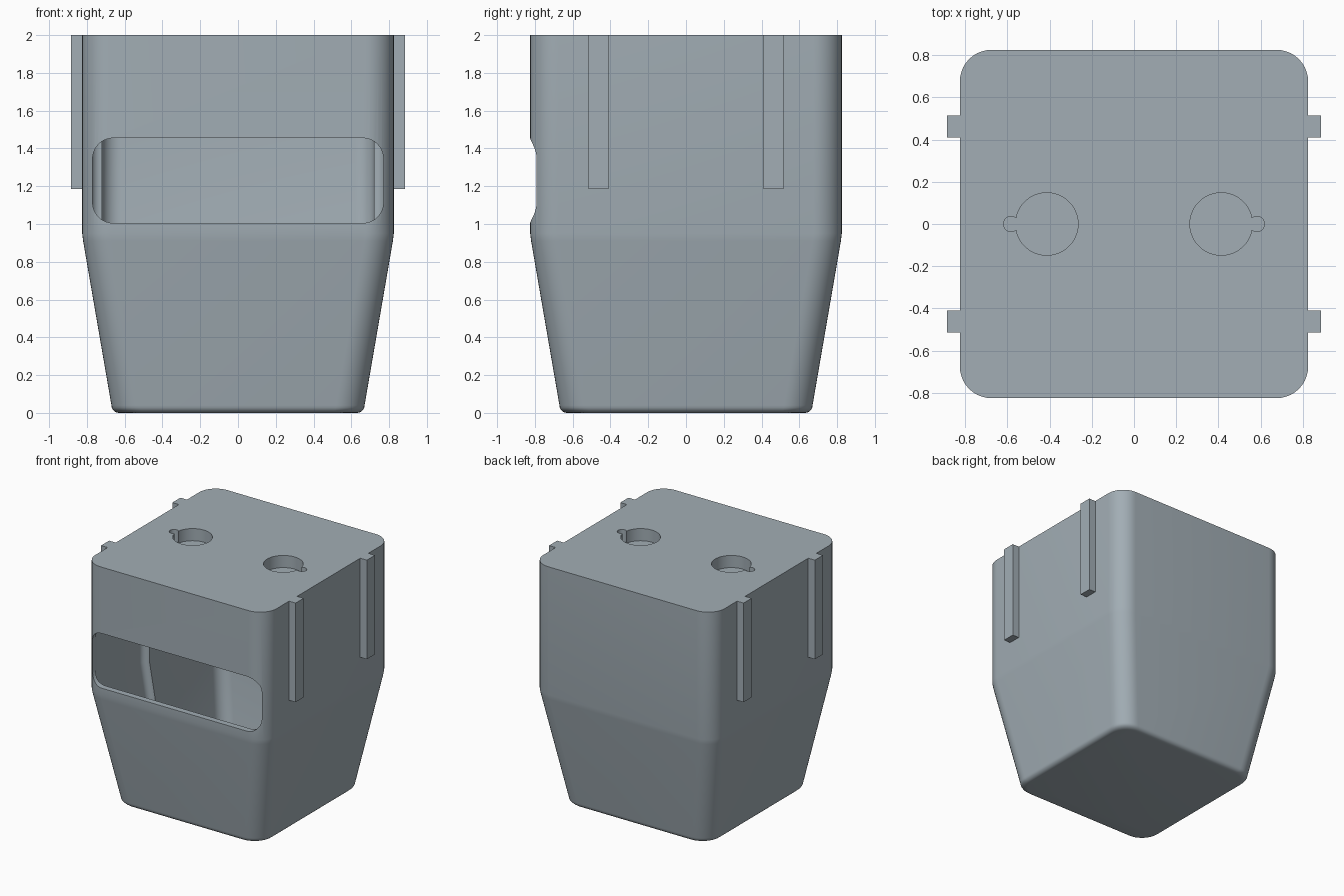
import bpy, bmesh, math

if "Cube" in bpy.data.objects:
    bpy.data.objects.remove(bpy.data.objects["Cube"])

mat = bpy.data.materials.new("blue grey plastic")
mat.diffuse_color = (0.36, 0.42, 0.46, 1)
mat.use_nodes = True
mat.node_tree.nodes["Principled BSDF"].inputs["Base Color"].default_value = mat.diffuse_color


def make(name, bm):
    bmesh.ops.recalc_face_normals(bm, faces=bm.faces[:])
    me = bpy.data.meshes.new(name)
    bm.to_mesh(me)
    bm.free()
    me.materials.append(mat)
    ob = bpy.data.objects.new(name, me)
    bpy.context.collection.objects.link(ob)
    return ob


def outline(x0, x1, y0, y1, r, n=10):
    """Rounded rectangle, counter-clockwise."""
    pts = []
    for cx, cy, a in ((x1 - r, y1 - r, 0), (x0 + r, y1 - r, 90),
                      (x0 + r, y0 + r, 180), (x1 - r, y0 + r, 270)):
        for i in range(n + 1):
            t = math.radians(a + 90 * i / n)
            pts.append((cx + r * math.cos(t), cy + r * math.sin(t)))
    return pts


def loft(name, rings):
    """Skin a stack of equal-length rings of 3D points and cap both ends."""
    bm = bmesh.new()
    vs = [[bm.verts.new(p) for p in ring] for ring in rings]
    n = len(vs[0])
    for a, b in zip(vs, vs[1:]):
        for i in range(n):
            j = (i + 1) % n
            bm.faces.new((a[i], a[j], b[j], b[i]))
    bm.faces.new(vs[0][::-1])
    bm.faces.new(vs[-1])
    return make(name, bm)


def box(name, x0, x1, y0, y1, z0, z1):
    bm = bmesh.new()
    bmesh.ops.create_cube(bm, size=1)
    for v in bm.verts:
        v.co = (x0 if v.co.x < 0 else x1, y0 if v.co.y < 0 else y1,
                z0 if v.co.z < 0 else z1)
    return make(name, bm)


def cylinder(name, x, r, z0, z1):
    ring = [(x + r * math.cos(i * math.tau / 48), r * math.sin(i * math.tau / 48))
            for i in range(48)]
    return loft(name, [[(px, py, z) for px, py in ring] for z in (z0, z1)])


def cut(body, cutter):
    mod = body.modifiers.new("cut", 'BOOLEAN')
    mod.operation = 'DIFFERENCE'
    mod.solver = 'EXACT'
    mod.object = cutter
    bpy.context.view_layer.objects.active = body
    bpy.ops.object.modifier_apply(modifier=mod.name)
    bpy.data.objects.remove(cutter)


# Outer body: straight upper half, tapered lower half, rounded bottom edge
H, KINK, TAPER = 0.825, 0.93, 0.155
levels = []
for i in range(6):
    t = math.radians(90 * i / 5)
    levels.append((0.04 - 0.04 * math.cos(t), TAPER + 0.04 * (1 - math.sin(t))))
levels += [(KINK - 0.02, 0.005), (KINK + 0.02, 0), (2, 0)]
body = loft("body", [[(x, y, z) for x, y in outline(-H + d, H - d, -H + d, H - d, 0.15)]
                     for z, d in levels])


# Inner chambers: wider at the front, stepped in towards the back
def chamber(name, hx, y0, y1, dy0, dy1, r):
    rings = []
    for z, d in ((0.06, TAPER), (KINK, 0), (1.85, 0)):
        rings.append([(x, y, z) for x, y in
                      outline(-hx + d, hx - d, y0 + d * dy0, y1 - d * dy1, r)])
    return loft(name, rings)


cut(body, chamber("rear_chamber", 0.72, -0.70, 0.775, 1, 1, 0.10))
cut(body, chamber("front_chamber", 0.775, -0.775, -0.12, 1, 0, 0.05))

# Wide rounded opening in the front wall
slot = outline(-0.77, 0.77, 1.005, 1.455, 0.11)
cut(body, loft("slot_cutter", [[(x, y, z) for x, z in slot] for y in (-1, -0.68)]))

# Blind round sockets with small key notches in the top
for s in (-1, 1):
    cut(body, cylinder("socket_cutter", s * 0.413, 0.148, 1.90, 2.1))
    cut(body, cylinder("notch_cutter", s * 0.582, 0.036, 1.90, 2.1))

bpy.ops.object.select_all(action='DESELECT')
body.select_set(True)
bpy.context.view_layer.objects.active = body
bpy.ops.object.shade_smooth_by_angle(angle=math.radians(30))

# Guide rails on both sides
for sx, side in ((-1, "left"), (1, "right")):
    for sy, end in ((-1, "front"), (1, "back")):
        xs = sorted((sx * 0.80, sx * 0.885))
        ys = sorted((sy * 0.41, sy * 0.515))
        box(f"{side}_{end}_rail", *xs, *ys, 1.185, 2)
